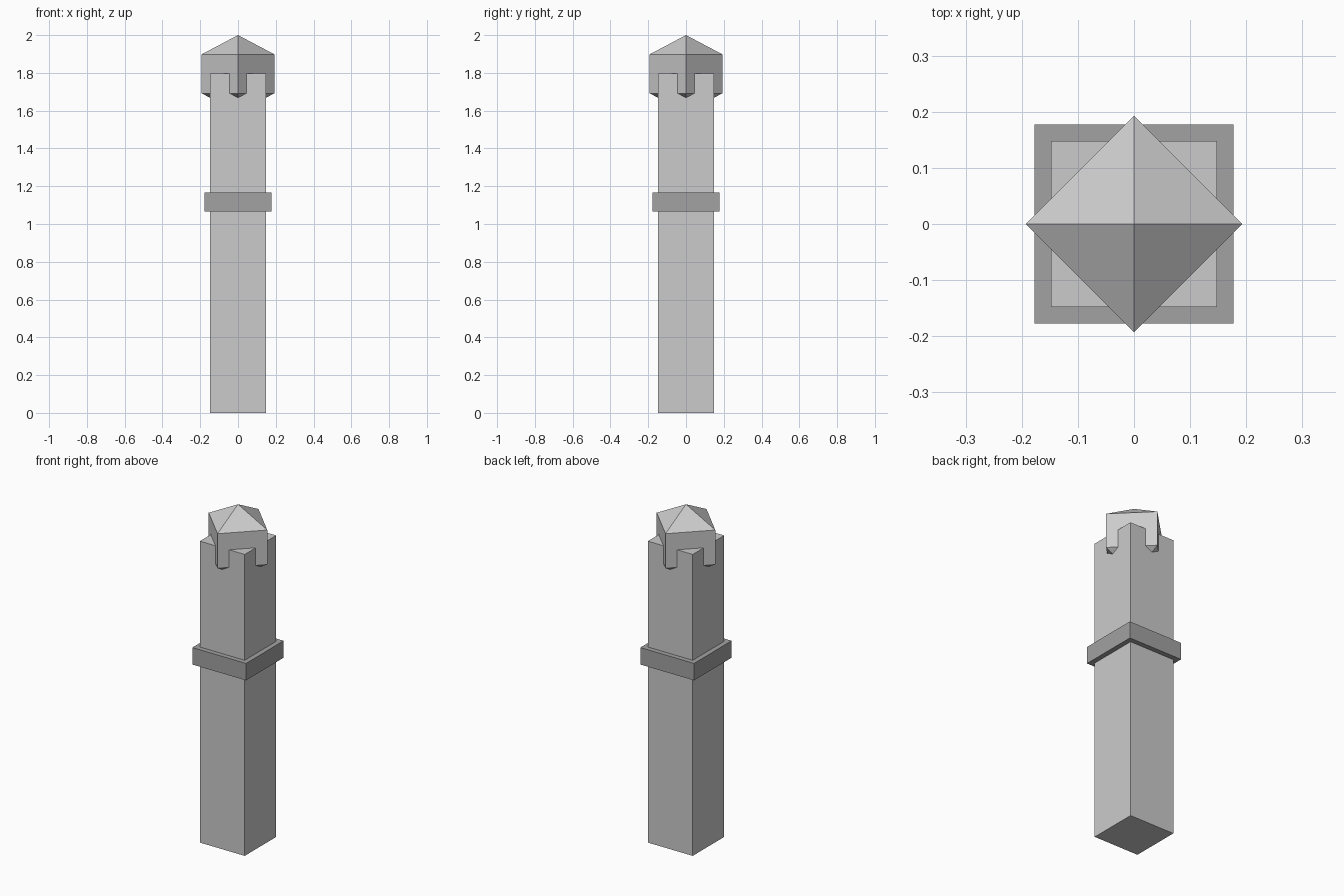
import bpy, bmesh, math

if "Cube" in bpy.data.objects:
    bpy.data.objects.remove(bpy.data.objects["Cube"])


def material(name, value):
    m = bpy.data.materials.new(name)
    m.diffuse_color = (value, value, value, 1)
    m.use_nodes = True
    m.node_tree.nodes["Principled BSDF"].inputs["Base Color"].default_value = m.diffuse_color
    return m


light_grey = material("light grey", 0.6)
mid_grey = material("mid grey", 0.36)


def finish(name, bm, mat):
    bmesh.ops.recalc_face_normals(bm, faces=bm.faces)
    mesh = bpy.data.meshes.new(name)
    bm.to_mesh(mesh)
    bm.free()
    mesh.materials.append(mat)
    obj = bpy.data.objects.new(name, mesh)
    bpy.context.collection.objects.link(obj)
    return obj


def block(name, half, z0, z1, mat):
    bm = bmesh.new()
    bmesh.ops.create_cube(bm, size=1)
    for v in bm.verts:
        v.co.x *= 2 * half
        v.co.y *= 2 * half
        v.co.z = z0 if v.co.z < 0 else z1
    return finish(name, bm, mat)


# Square post and the collar around it
block("post", 0.148, 0, 1.797, light_grey)
block("collar", 0.177, 1.065, 1.166, mid_grey)

# Four-sided finial turned 45 degrees, pointed at both ends
bm = bmesh.new()
rings = [[bm.verts.new((0.193 * math.cos(i * math.pi / 2),
                        0.193 * math.sin(i * math.pi / 2), z))
          for i in range(4)] for z in (1.692, 1.898)]
bottom = bm.verts.new((0, 0, 1.59))
top = bm.verts.new((0, 0, 2.0))
for i in range(4):
    j = (i + 1) % 4
    bm.faces.new((rings[0][i], rings[0][j], rings[1][j], rings[1][i]))
    bm.faces.new((rings[1][i], rings[1][j], top))
    bm.faces.new((rings[0][j], rings[0][i], bottom))
finish("finial", bm, light_grey)
